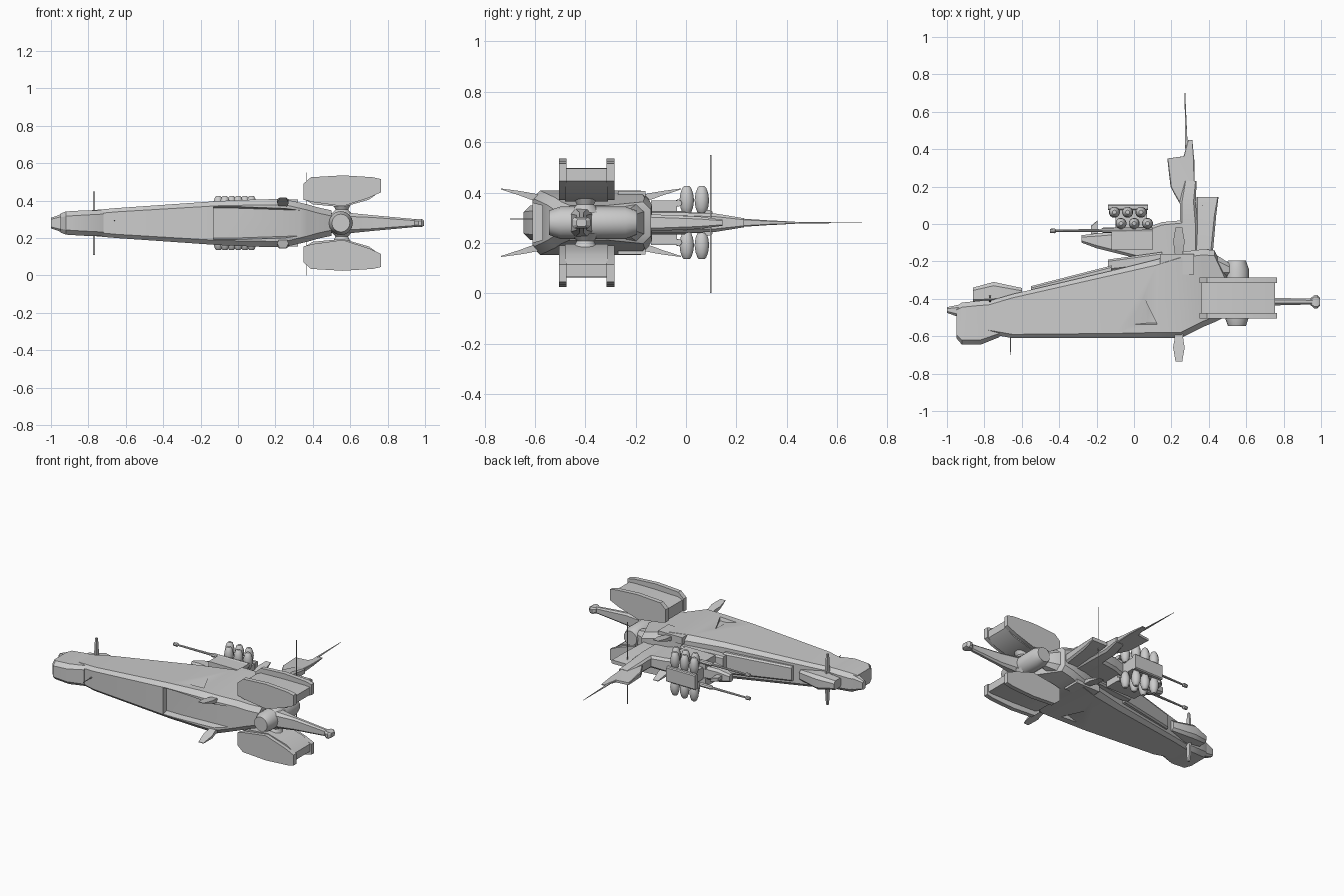
import bpy, bmesh, math
from mathutils import Vector

ZC = 0.28  # the craft lies on its side, symmetric about this height


def skin(name, rings):
    """Join equal-length point rings into a closed solid."""
    bm = bmesh.new()
    vs = [[bm.verts.new(p) for p in r] for r in rings]
    n = len(rings[0])
    for a, b in zip(vs, vs[1:]):
        for i in range(n):
            bm.faces.new((a[i], a[(i + 1) % n], b[(i + 1) % n], b[i]))
    bm.faces.new(vs[0])
    bm.faces.new(vs[-1])
    bmesh.ops.recalc_face_normals(bm, faces=bm.faces)
    me = bpy.data.meshes.new(name)
    bm.to_mesh(me)
    bm.free()
    ob = bpy.data.objects.new(name, me)
    bpy.context.collection.objects.link(ob)
    return ob


def loft(name, axis, rows):
    """Rows of (position, low, high, half thickness in z, chamfer)."""
    rings = []
    for t, a0, a1, h, c in rows:
        sec = [(a0 + c, -h), (a1 - c, -h), (a1, -h + c), (a1, h - c),
               (a1 - c, h), (a0 + c, h), (a0, h - c), (a0, -h + c)]
        rings.append([(t, a, ZC + z) if axis == 'x' else (a, t, ZC + z) for a, z in sec])
    return skin(name, rings)


def lathe(name, start, end, prof, n=12):
    """Round part from start to end; prof = (fraction along, radius)."""
    p, d = Vector(start), Vector(end) - Vector(start)
    u = d.orthogonal().normalized()
    v = d.normalized().cross(u)
    ang = [2 * math.pi * i / n for i in range(n)]
    return skin(name, [[p + d * f + r * (u * math.cos(a) + v * math.sin(a)) for a in ang]
                       for f, r in prof])


def box(name, x0, x1, y0, y1, z0, z1):
    return skin(name, [[(x, y0, z0), (x, y1, z0), (x, y1, z1), (x, y0, z1)] for x in (x0, x1)])


def cut(ob, cutter):
    m = ob.modifiers.new("cut", 'BOOLEAN')
    m.operation, m.object, m.solver = 'DIFFERENCE', cutter, 'EXACT'
    bpy.context.view_layer.objects.active = ob
    bpy.ops.object.modifier_apply(modifier=m.name)
    bpy.data.objects.remove(cutter)


# Main wedge hull
hull = loft("hull", 'x', [
    (-0.82, -0.58, -0.425, 0.065, 0.02), (-0.65, -0.61, -0.375, 0.08, 0.02),
    (-0.10, -0.61, -0.245, 0.118, 0.025), (0.12, -0.61, -0.19, 0.127, 0.03),
    (0.25, -0.61, -0.15, 0.128, 0.03), (0.37, -0.55, -0.135, 0.1, 0.03),
    (0.43, -0.525, -0.14, 0.083, 0.03), (0.50, -0.49, -0.29, 0.068, 0.03)])
# Belly bay
cut(hull, skin("bay_cutter", [
    [(-0.13, y, ZC - w), (-0.02, y, ZC - w), (0.34, y, ZC - w * 0.85),
     (0.34, y, ZC + w * 0.85), (-0.02, y, ZC + w), (-0.13, y, ZC + w)]
    for y, w in ((-0.66, 0.1), (-0.57, 0.08))]))
# Shallow triangular side intakes
for s in (1, -1):
    cut(hull, skin("intake_cutter", [
        [(-0.14, -0.55, ZC + s * 0.16), (0.0, -0.29, ZC + s * 0.16), (0.13, -0.55, ZC + s * 0.16)],
        [(0.07, -0.53, ZC + s * 0.105), (0.08, -0.44, ZC + s * 0.105), (0.12, -0.53, ZC + s * 0.105)]]))

# Cockpit head, nose tip and canopy
loft("cockpit_head", 'x', [
    (-0.95, -0.61, -0.44, 0.05, 0.02), (-0.92, -0.645, -0.42, 0.062, 0.025),
    (-0.82, -0.645, -0.41, 0.068, 0.025), (-0.72, -0.605, -0.41, 0.068, 0.02)])
loft("nose_tip", 'x', [
    (-1.0, -0.475, -0.445, 0.028, 0.008), (-0.93, -0.50, -0.43, 0.053, 0.015),
    (-0.85, -0.50, -0.425, 0.062, 0.015)])
loft("canopy", 'x', [
    (-0.86, -0.42, -0.34, 0.03, 0.015), (-0.75, -0.42, -0.31, 0.048, 0.02),
    (-0.60, -0.40, -0.342, 0.035, 0.015)])
loft("spine_ridge", 'x', [
    (-0.55, -0.37, -0.332, 0.05, 0.01), (-0.12, -0.27, -0.222, 0.07, 0.01)])
lathe("chin_antenna", (-0.66, -0.60, 0.295), (-0.66, -0.70, 0.295), [(0, 0.004), (1, 0.002)], 4)

# Rear hub with bulged middle, plus the joint in front of it
lathe("engine_hub", (0.55, -0.545, ZC), (0.55, -0.195, ZC),
      [(0, 0.048), (0.13, 0.064), (0.87, 0.064), (1, 0.048)], 16)
loft("hub_joint", 'x', [(0.36, -0.30, -0.15, 0.09, 0.03), (0.44, -0.29, -0.165, 0.075, 0.03),
                        (0.51, -0.28, -0.21, 0.05, 0.02)])

# Tail boom and its knob
loft("tail_boom", 'x', [(0.58, -0.46, -0.37, 0.056, 0.02), (0.72, -0.436, -0.394, 0.042, 0.012),
                        (0.96, -0.43, -0.40, 0.02, 0.008)])
loft("boom_knob", 'x', [(0.945, -0.435, -0.395, 0.018, 0.008), (0.965, -0.452, -0.38, 0.022, 0.01),
                        (0.98, -0.452, -0.38, 0.022, 0.01), (0.995, -0.435, -0.395, 0.014, 0.006)])

# Tail fin: root, outer blade, needle
loft("fin_root_front", 'y', [
    (-0.17, 0.22, 0.34, 0.04, 0.012), (0.0, 0.245, 0.34, 0.04, 0.012),
    (0.12, 0.245, 0.33, 0.036, 0.012), (0.23, 0.27, 0.335, 0.018, 0.006)])
loft("fin_root_rear", 'y', [
    (-0.17, 0.32, 0.42, 0.035, 0.012), (0.05, 0.33, 0.44, 0.025, 0.01),
    (0.145, 0.335, 0.452, 0.012, 0.004)])
loft("fin_blade", 'y', [
    (0.10, 0.25, 0.33, 0.02, 0.005), (0.17, 0.21, 0.33, 0.019, 0.005),
    (0.20, 0.195, 0.325, 0.018, 0.005), (0.35, 0.178, 0.322, 0.008, 0.003),
    (0.362, 0.265, 0.32, 0.008, 0.003), (0.45, 0.29, 0.312, 0.003, 0.001)])
loft("fin_needle", 'y', [(0.30, 0.28, 0.295, 0.003, 0.001), (0.44, 0.272, 0.286, 0.003, 0.001),
                         (0.70, 0.271, 0.274, 0.001, 0.0004)])
box("cross_antenna", 0.365, 0.368, 0.096, 0.101, 0.0, 0.55)

# Weapon arm
loft("weapon_arm", 'x', [
    (-0.28, -0.10, -0.06, 0.025, 0.01), (-0.20, -0.13, -0.05, 0.042, 0.015),
    (0.04, -0.19, -0.03, 0.046, 0.015), (0.15, -0.18, 0.01, 0.046, 0.015),
    (0.26, -0.18, 0.02, 0.04, 0.015)])
loft("arm_base", 'x', [(-0.14, -0.25, -0.19, 0.06, 0.01), (0.15, -0.22, -0.15, 0.07, 0.01)])
loft("arm_sensor", 'x', [(-0.23, -0.07, -0.01, 0.012, 0.003), (-0.195, -0.07, 0.02, 0.012, 0.003)])
loft("pod_pylon", 'x', [(-0.10, -0.08, 0.085, 0.04, 0.01), (0.07, -0.08, 0.085, 0.04, 0.01)])
loft("pod_cap", 'x', [(-0.14, 0.075, 0.105, 0.05, 0.006), (0.075, 0.075, 0.105, 0.05, 0.006)])

# Engine outlines: side plate and recessed core, (x, height above the mid plane)
PLATE = [(0.35, 0.21), (0.35, 0.125), (0.40, 0.112), (0.56, 0.09), (0.70, 0.135), (0.765, 0.165),
         (0.765, 0.235), (0.72, 0.245), (0.56, 0.255), (0.39, 0.245)]
CORE = [(0.36, 0.20), (0.36, 0.125), (0.40, 0.10), (0.56, 0.085), (0.70, 0.125), (0.755, 0.165),
        (0.755, 0.215), (0.72, 0.218), (0.56, 0.218), (0.39, 0.213)]
POD = [(0, 0.011), (0.06, 0.018), (0.25, 0.026), (0.5, 0.030), (0.75, 0.026), (0.94, 0.018), (1, 0.011)]

for s, side in ((1, "upper"), (-1, "lower")):
    def z(h):
        return ZC + s * h

    def slab(name, outline, y0, y1):
        skin(name, [[(px, y, z(h)) for px, h in outline] for y in (y0, y1)])

    slab(side + "_engine_core", CORE, -0.48, -0.31)
    slab(side + "_engine_plate_a", PLATE, -0.505, -0.475)
    slab(side + "_engine_plate_b", PLATE, -0.315, -0.285)
    lathe(side + "_engine_axle", (0.555, -0.4, z(0.04)), (0.555, -0.4, z(0.12)),
          [(0, 0.065), (0.4, 0.035), (1, 0.06)])

    # Two staggered rows of three pods
    for row, (x0, y) in enumerate(((-0.07, 0.003), (-0.105, 0.063))):
        for i in range(3):
            x = x0 + 0.071 * i
            lathe(f"{side}_pod_{row}_{i}", (x, y, z(0.033)), (x, y, z(0.145)), POD)

    # Gun barrel with muzzle and mount
    lathe(side + "_gun", (-0.45, -0.037, z(0.078)), (0.1, -0.03, z(0.078)),
          [(0, 0.011), (0.05, 0.013), (0.06, 0.006), (0.5, 0.008), (0.52, 0.014), (1, 0.014)], 8)
    box(side + "_gun_mount", -0.12, 0.1, -0.14, -0.035, z(0.03), z(0.088))

    # Shoulder block and diagonal canard fins
    box(side + "_shoulder", 0.14, 0.32, -0.27, -0.16, z(0.08), z(0.126))
    for d, base in ((-1, -0.60), (1, -0.155)):
        skin(f"{side}_canard_{'belly' if d < 0 else 'back'}", [
            [(0.24 - w, base + d * t, z(h - k)), (0.24 + w, base + d * t, z(h - k)),
             (0.24 + w, base + d * t, z(h + k)), (0.24 - w, base + d * t, z(h + k))]
            for t, w, h, k in ((-0.03, 0.02, 0.095, 0.014), (0.02, 0.024, 0.106, 0.013),
                               (0.06, 0.031, 0.117, 0.009), (0.135, 0.018, 0.134, 0.002))])

    # Small upright fin behind the cockpit
    skin(side + "_nose_fin", [
        [(-0.77 - 0.006, -0.40 - w, z(h)), (-0.77 + 0.006, -0.40 - w, z(h)),
         (-0.77 + 0.006, -0.40 + w, z(h)), (-0.77 - 0.006, -0.40 + w, z(h))]
        for h, w in ((0.03, 0.018), (0.12, 0.014), (0.17, 0.006))])

# Smooth shading with sharp edges kept
bpy.ops.object.select_all(action='SELECT')
bpy.context.view_layer.objects.active = hull
bpy.ops.object.shade_smooth_by_angle(angle=math.radians(30))
